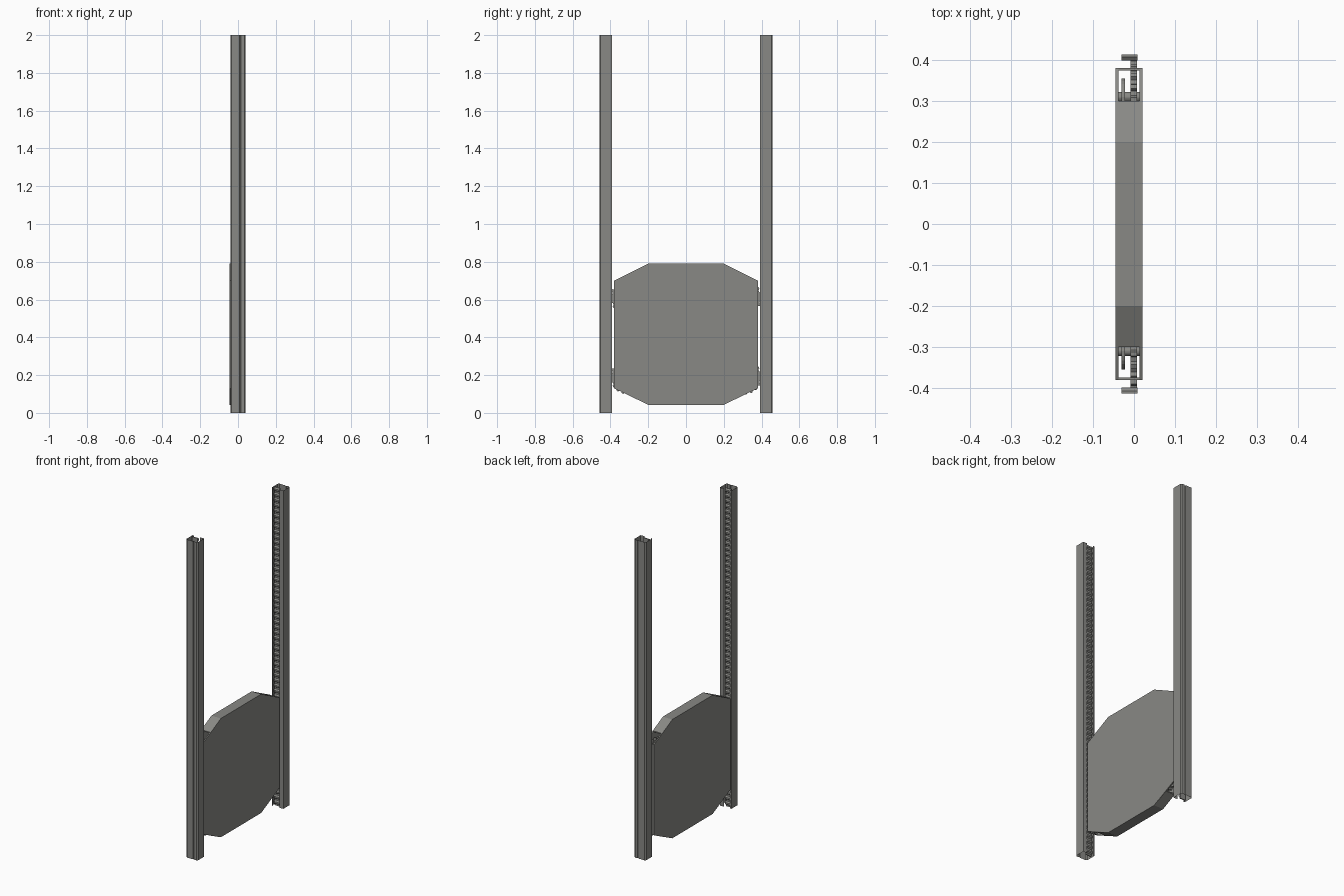
import bpy, bmesh, math

cube = bpy.data.objects.get("Cube")
if cube:
    bpy.data.objects.remove(cube)

grey = bpy.data.materials.new("warm grey")
grey.use_nodes = True
COLOUR = (0.25, 0.25, 0.235, 1)
grey.diffuse_color = COLOUR
grey.node_tree.nodes["Principled BSDF"].inputs["Base Color"].default_value = COLOUR


def finish(name, bm):
    mesh = bpy.data.meshes.new(name)
    bm.to_mesh(mesh)
    bm.free()
    mesh.materials.append(grey)
    obj = bpy.data.objects.new(name, mesh)
    bpy.context.collection.objects.link(obj)
    return obj


def prism_x(name, outline, x0, x1):
    """Extrude a (y, z) outline along x."""
    bm = bmesh.new()
    face = bm.faces.new([bm.verts.new((x0, y, z)) for y, z in outline])
    moved = bmesh.ops.extrude_face_region(bm, geom=[face])["geom"]
    verts = [v for v in moved if isinstance(v, bmesh.types.BMVert)]
    bmesh.ops.translate(bm, verts=verts, vec=(x1 - x0, 0, 0))
    bmesh.ops.recalc_face_normals(bm, faces=bm.faces)
    return finish(name, bm)


def box(name, x0, x1, y0, y1, z0, z1):
    return prism_x(name, [(y0, z0), (y1, z0), (y1, z1), (y0, z1)], x0, x1)


def sheet_z(name, profile, height):
    """Thin open sheet following an (x, y) profile."""
    bm = bmesh.new()
    low = [bm.verts.new((x, y, 0)) for x, y in profile]
    high = [bm.verts.new((x, y, height)) for x, y in profile]
    for i in range(len(profile) - 1):
        bm.faces.new((low[i], low[i + 1], high[i + 1], high[i]))
    return finish(name, bm)


def gear(name, y, z, radius, depth, teeth, x0, x1):
    outline = []
    for i in range(teeth):
        for step, r in ((0, radius - depth), (0.4, radius - depth), (0.55, radius), (0.85, radius)):
            a = math.tau * (i + step) / teeth
            outline.append((y + r * math.cos(a), z + r * math.sin(a)))
    return prism_x(name, outline, x0, x1)


def disc(name, y, z, radius, x0, x1):
    ring = [math.tau * i / 24 for i in range(24)]
    return prism_x(name, [(y + radius * math.cos(a), z + radius * math.sin(a)) for a in ring], x0, x1)


# Carriage side panels
half = [(0.2, 0.043), (0.38, 0.13), (0.38, 0.70), (0.2, 0.79)]
panel = half + [(-y, z) for y, z in reversed(half)]
prism_x("left_panel", panel, 0.014, 0.021)
prism_x("right_panel", panel, -0.045, -0.038)

# Top and bottom covers, stopping short of the ends
for name, flat, slope, t in (("top_cover", 0.79, -0.05, -0.007), ("bottom_cover", 0.043, 0.048, 0.007)):
    upper = [(-0.3, flat + slope), (-0.2, flat), (0.2, flat), (0.3, flat + slope)]
    prism_x(name, upper + [(y, z + t) for y, z in reversed(upper)], -0.044, 0.02)

# Rails, racks, end walls and drive gears on both ends
rail_profile = [(0.012, 0.393), (0.04, 0.393), (0.04, 0.452), (0.034, 0.459), (0.016, 0.459),
                (0.014, 0.455), (0.011, 0.455), (0.009, 0.459), (-0.034, 0.459),
                (-0.04, 0.452), (-0.04, 0.393), (-0.032, 0.393)]
PITCH = 2 / 60
for side, s in (("front", -1), ("back", 1)):
    sheet_z(side + "_rail", [(x, s * y) for x, y in rail_profile], 2)

    rack = [(s * 0.413, 2), (s * 0.413, 0)]
    for i in range(60):
        for step, y in ((0, 0.407), (0.3, 0.407), (0.5, 0.398), (0.8, 0.398)):
            rack.append((s * y, (i + step) * PITCH))
    rack.append((s * 0.407, 2))
    prism_x(side + "_rack", rack, -0.03, 0.008)

    box(side + "_end_wall", -0.044, 0.02, s * 0.374, s * 0.38, 0.13, 0.70)

    for level, z in (("lower", 0.19), ("upper", 0.61)):
        tag = f"{side}_{level}_"
        gear(tag + "gear", s * 0.31, z, 0.092, 0.009, 18, -0.009, 0.007)
        disc(tag + "pulley", s * 0.31, z, 0.045, -0.03, -0.022)
        disc(tag + "axle", s * 0.31, z, 0.012, -0.04, 0.016)
